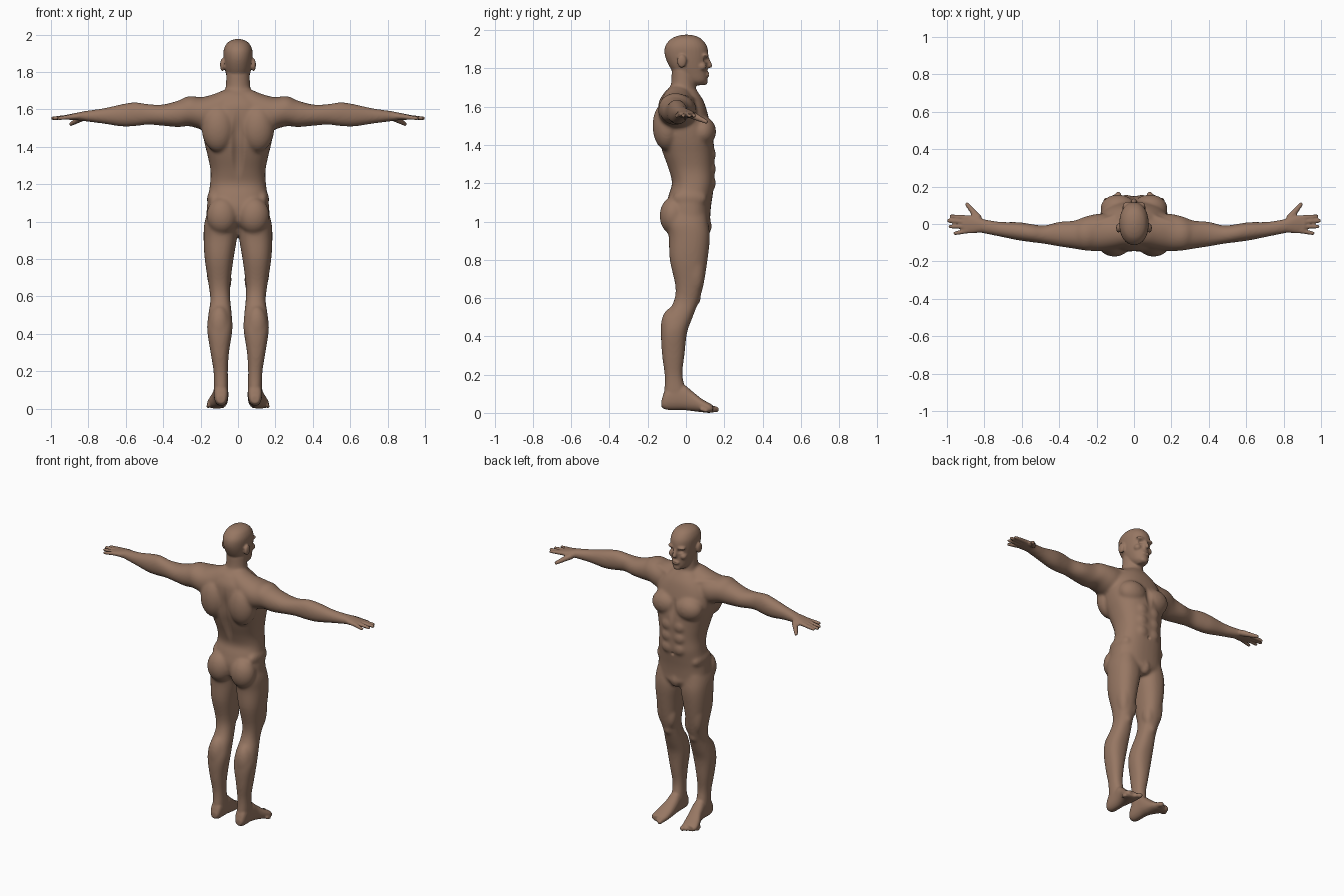
import bpy
import bmesh
from math import cos, sin, pi, copysign
from mathutils import Vector, Matrix

cube = bpy.data.objects.get("Cube")
if cube:
    bpy.data.objects.remove(cube, do_unlink=True)

skin_colour = (0.31, 0.185, 0.125, 1)
skin = bpy.data.materials.new("brown skin")
skin.use_nodes = True
skin.diffuse_color = skin_colour
bsdf = next(n for n in skin.node_tree.nodes if n.type == "BSDF_PRINCIPLED")
bsdf.inputs["Base Color"].default_value = skin_colour
bsdf.inputs["Roughness"].default_value = 0.7


def spline(rows, steps=4):
    """Pass a smooth curve through rows of equal length."""
    out = []
    last = len(rows) - 1
    for i in range(last):
        a, b, c, d = (rows[min(max(k, 0), last)] for k in range(i - 1, i + 3))
        for s in range(steps):
            t = s / steps
            out.append([q + t / 2 * (r - p + t * (2 * p - 5 * q + 4 * r - w
                        + t * (3 * (q - r) + w - p)))
                        for p, q, r, w in zip(a, b, c, d)])
    return out + [list(rows[-1])]


def loft(bm, axis, rows, power=2.3, segments=32):
    """Rows hold a place on the axis, then low and high limits of the other two axes."""
    u, v = [k for k in range(3) if k != axis]
    rings = []
    for t, u0, u1, v0, v1 in spline(rows):
        ring = []
        for k in range(segments):
            angle = 2 * pi * k / segments
            c, s = (copysign(abs(f) ** (2 / power), f) for f in (cos(angle), sin(angle)))
            co = Vector()
            co[axis] = t
            co[u] = (u0 + u1) / 2 + c * (u1 - u0) / 2
            co[v] = (v0 + v1) / 2 + s * (v1 - v0) / 2
            ring.append(bm.verts.new(co))
        rings.append(ring)
    for low, high in zip(rings, rings[1:]):
        for k in range(segments):
            n = (k + 1) % segments
            bm.faces.new((low[k], low[n], high[n], high[k]))
    bm.faces.new(rings[0][::-1])
    bm.faces.new(rings[-1])


def blob(bm, centre, radii):
    matrix = Matrix.Translation(centre) @ Matrix.Diagonal((*radii, 1))
    bmesh.ops.create_icosphere(bm, subdivisions=3, radius=1, matrix=matrix)


def finger(bm, start, end, r0, r1, count=10):
    for k in range(count):
        t = k / (count - 1)
        blob(bm, Vector(start).lerp(Vector(end), t), [r0 + (r1 - r0) * t] * 3)


def mirror(bm):
    copy = bmesh.ops.duplicate(bm, geom=bm.verts[:] + bm.edges[:] + bm.faces[:])["geom"]
    for item in copy:
        if isinstance(item, bmesh.types.BMVert):
            item.co.x *= -1
    bmesh.ops.reverse_faces(bm, faces=[f for f in copy if isinstance(f, bmesh.types.BMFace)])


def fuse(bm, voxel, rounds):
    """Melt overlapping shapes into one smooth skin and return its mesh."""
    mesh = bpy.data.meshes.new("body")
    bmesh.ops.recalc_face_normals(bm, faces=bm.faces[:])
    bm.to_mesh(mesh)
    bm.free()
    obj = bpy.data.objects.new("shape", mesh)
    bpy.context.collection.objects.link(obj)
    remesh = obj.modifiers.new("fuse", "REMESH")
    remesh.mode = "VOXEL"
    remesh.voxel_size = voxel
    smooth = obj.modifiers.new("soften", "SMOOTH")
    smooth.factor = 0.5
    smooth.iterations = rounds
    bpy.context.view_layer.update()
    graph = bpy.context.evaluated_depsgraph_get()
    result = bpy.data.meshes.new_from_object(obj.evaluated_get(graph))
    bpy.data.objects.remove(obj, do_unlink=True)
    return result


core = bmesh.new()

# Leg from hip to ankle
loft(core, 2, [
    (1.08, .03, .15, -.09, .1), (1, .01, .178, -.105, .115), (.92, .005, .184, -.09, .125),
    (.8, .024, .178, -.085, .113), (.66, .042, .157, -.055, .09), (.58, .041, .148, -.065, .065),
    (.5, .033, .159, -.11, .035), (.42, .03, .165, -.13, .006), (.3, .048, .147, -.125, -.008),
    (.2, .054, .131, -.112, -.018), (.12, .052, .129, -.114, 0), (.05, .053, .128, -.125, .03)])
blob(core, (.1, -.078, .44), (.058, .055, .11))     # calf
blob(core, (.07, .05, .69), (.036, .04, .08))       # inner thigh
blob(core, (.125, .05, .76), (.045, .05, .14))      # outer thigh
blob(core, (.095, .048, .6), (.032, .03, .04))      # kneecap
blob(core, (.085, -.066, 1.03), (.084, .072, .1))   # buttock

# Arm from the neck root to the wrist
loft(core, 0, [
    (0, -.12, .03, 1.52, 1.715), (.07, -.13, .04, 1.5, 1.705), (.12, -.14, .05, 1.48, 1.685),
    (.19, -.145, .055, 1.49, 1.666), (.26, -.142, .04, 1.51, 1.668), (.32, -.132, .018, 1.505, 1.647),
    (.4, -.12, .012, 1.512, 1.626), (.48, -.106, -.008, 1.518, 1.628), (.55, -.097, 0, 1.51, 1.638),
    (.62, -.087, .01, 1.508, 1.628), (.72, -.067, .012, 1.523, 1.606), (.83, -.046, .032, 1.537, 1.59)],
    power=2.1)
blob(core, (.25, -.055, 1.595), (.085, .088, .077))  # shoulder muscle

# Chest, back and waist muscles
blob(core, (.085, .085, 1.47), (.095, .073, .08))
blob(core, (.105, -.1, 1.5), (.09, .075, .13))
blob(core, (.13, .02, 1.12), (.036, .09, .05))
for z in (1.2, 1.275, 1.35):
    blob(core, (.042, .128, z), (.042, .029, .042))
finger(core, (.02, .075, 1.625), (.2, 0, 1.65), .014, .014)
mirror(core)

# Torso
loft(core, 2, [(z, -w, w, back, front) for z, w, back, front in (
    (.93, .06, -.03, .105), (.97, .11, -.06, .13), (1, .165, -.09, .126), (1.07, .167, -.105, .13),
    (1.14, .158, -.09, .14), (1.2, .15, -.073, .148), (1.27, .147, -.09, .148),
    (1.35, .162, -.12, .148), (1.42, .179, -.14, .145), (1.5, .19, -.145, .128),
    (1.57, .18, -.148, .112), (1.63, .14, -.14, .092), (1.68, .08, -.11, .06))], power=2.4)
blob(core, (0, .1, .975), (.035, .036, .05))

# Neck
loft(core, 2, [(z, -w, w, back, front) for z, w, back, front in (
    (1.58, .09, -.14, .085), (1.65, .078, -.115, .068), (1.71, .067, -.08, .05),
    (1.8, .062, -.075, .05))], power=2)

fused = fuse(core, .0075, 12)

# Hands
fine = bmesh.new()
loft(fine, 0, [
    (.78, -.05, .02, 1.535, 1.593), (.82, -.046, .03, 1.538, 1.59), (.86, -.05, .044, 1.542, 1.582),
    (.895, -.05, .047, 1.543, 1.575), (.915, -.043, .04, 1.547, 1.572)])
for root, tip in (((.89, .034), (.976, .042)), ((.9, .011), (.991, .018)),
                  ((.9, -.013), (.982, -.014)), ((.89, -.037), (.956, -.05))):
    finger(fine, (*root, 1.56), (*tip, 1.552), .0135, .0105)
finger(fine, (.835, .035, 1.555), (.892, .104, 1.522), .02, .0115)

# Feet and toes
loft(fine, 1, [
    (-.128, .07, .112, .03, .065), (-.1, .055, .127, .016, .13), (-.02, .052, .13, .015, .15),
    (.03, .052, .138, .01, .115), (.08, .056, .158, .004, .075), (.12, .062, .166, 0, .052),
    (.14, .07, .155, .003, .04)])
for k in range(5):
    r = .018 - .0018 * k
    finger(fine, (.08 + .019 * k, .115 - .008 * k, r + .008),
           (.084 + .019 * k, .157 - .013 * k, r), r, r * .9, 6)

# Ears, brows and cheeks
blob(fine, (.083, -.022, 1.838), (.013, .025, .035))
blob(fine, (.03, .098, 1.868), (.032, .022, .012))
blob(fine, (.042, .083, 1.81), (.022, .025, .022))
mirror(fine)

# Head
loft(fine, 2, [(z, -w, w, back, front) for z, w, back, front in (
    (1.712, .025, .02, .09), (1.735, .048, -.02, .11), (1.78, .062, -.065, .113),
    (1.82, .071, -.092, .113), (1.87, .077, -.111, .117), (1.915, .077, -.109, .11),
    (1.95, .062, -.083, .085), (1.968, .038, -.05, .055), (1.976, .012, -.015, .02))], power=2.15)
finger(fine, (0, .108, 1.86), (0, .124, 1.815), .01, .014)   # nose
blob(fine, (0, .112, 1.768), (.026, .013, .013))             # lips
blob(fine, (0, .093, 1.73), (.027, .021, .018))              # chin

fine.from_mesh(fused)
bpy.data.meshes.remove(fused)
body_mesh = fuse(fine, .006, 4)


def press(mesh, centre, radii, push):
    """Push the skin softly inside an ellipsoid."""
    for vert in mesh.vertices:
        d = sum(((a - b) / r) ** 2 for a, b, r in zip(vert.co, centre, radii))
        if d < 1:
            vert.co += Vector(push) * (1 - d) ** 2


# Eye sockets, mouth, spine groove, breastbone and navel
for side in (1, -1):
    press(body_mesh, (side * .032, .108, 1.845), (.025, .03, .018), (0, -.013, 0))
press(body_mesh, (0, .122, 1.768), (.026, .02, .007), (0, -.006, 0))
press(body_mesh, (0, -.13, 1.38), (.04, .08, .25), (0, .018, 0))
press(body_mesh, (0, .145, 1.46), (.03, .05, .1), (0, -.01, 0))
press(body_mesh, (0, .15, 1.165), (.014, .03, .016), (0, -.01, 0))

body_mesh.name = "body"
body_mesh.materials.clear()
body_mesh.materials.append(skin)
body_mesh.polygons.foreach_set("use_smooth", [True] * len(body_mesh.polygons))
body_mesh.update()
body = bpy.data.objects.new("body", body_mesh)
bpy.context.collection.objects.link(body)
